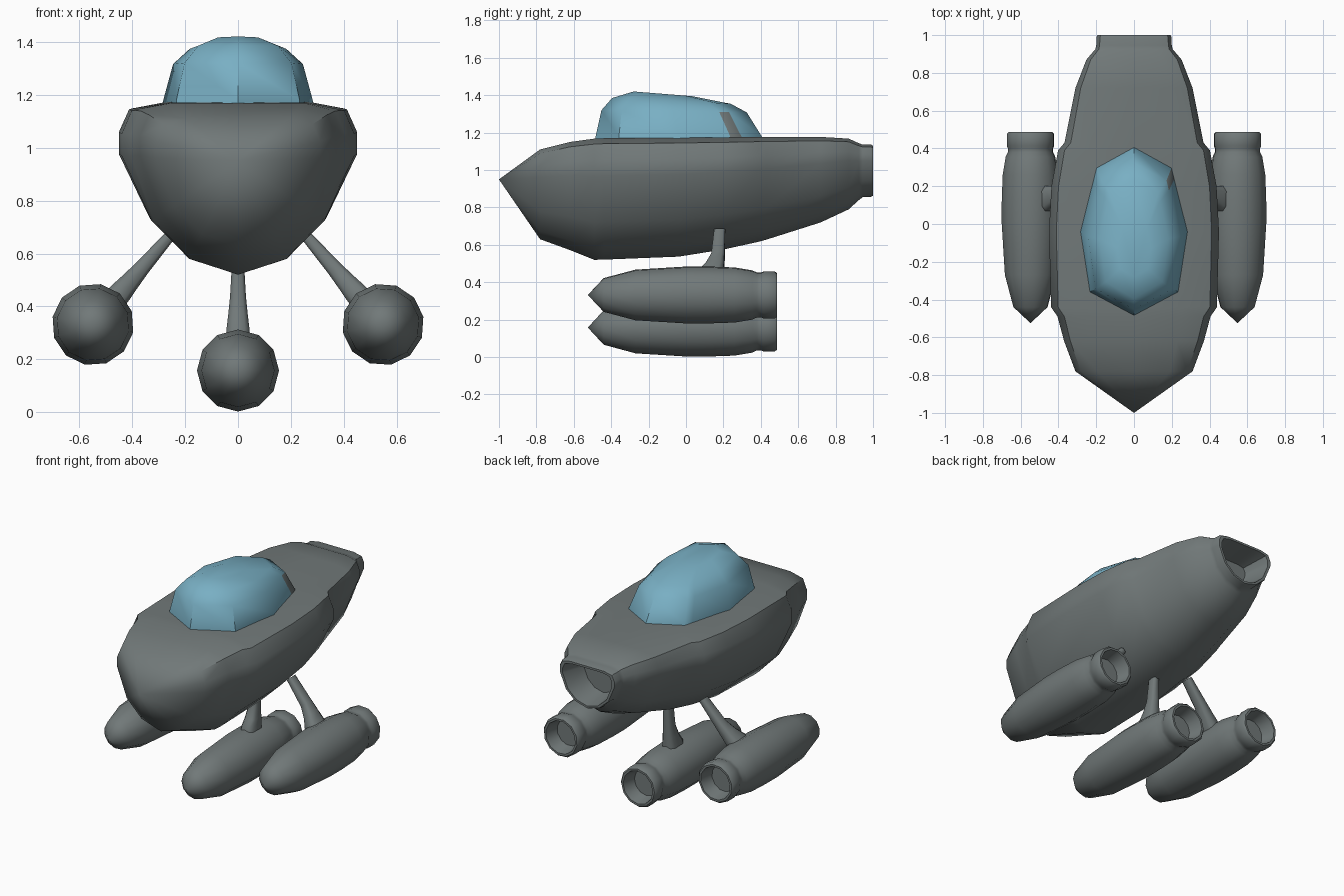
import bpy, bmesh, math
from mathutils import Matrix, Vector

if "Cube" in bpy.data.objects:
    bpy.data.objects.remove(bpy.data.objects["Cube"])


def material(name, rgb):
    m = bpy.data.materials.new(name)
    m.diffuse_color = (*rgb, 1)
    m.use_nodes = True
    m.node_tree.nodes["Principled BSDF"].inputs["Base Color"].default_value = m.diffuse_color
    return m


GREY = material("hull grey", (0.165, 0.19, 0.19))
BLUE = material("canopy blue", (0.19, 0.43, 0.55))


def loft(name, rings, mats, matrix=Matrix(), angle=40, paint=None):
    """Skin a list of rings; a ring with a single point becomes a tip."""
    bm = bmesh.new()
    rows = [[bm.verts.new(matrix @ Vector(p)) for p in r] for r in rings]
    for a, b in zip(rows, rows[1:]):
        n = max(len(a), len(b))
        for i in range(n):
            j = (i + 1) % n
            if len(a) == 1:
                bm.faces.new((a[0], b[j], b[i]))
            elif len(b) == 1:
                bm.faces.new((a[i], a[j], b[0]))
            else:
                bm.faces.new((a[i], a[j], b[j], b[i]))
    for r in (rows[0], rows[-1]):
        if len(r) > 1:
            bm.faces.new(r)
    bmesh.ops.recalc_face_normals(bm, faces=bm.faces)
    if paint:
        for f in bm.faces:
            f.material_index = paint(f.calc_center_median())
    me = bpy.data.meshes.new(name)
    bm.to_mesh(me)
    bm.free()
    ob = bpy.data.objects.new(name, me)
    bpy.context.collection.objects.link(ob)
    for m in mats:
        me.materials.append(m)
    bpy.ops.object.select_all(action='DESELECT')
    ob.select_set(True)
    bpy.context.view_layer.objects.active = ob
    bpy.ops.object.shade_smooth_by_angle(angle=math.radians(angle))
    return ob


# Hull: flat deck and rounded keel, half section as (width, height) fractions
HALF = [(0, 0), (.44, .09), (.78, .31), (1, .69), (1, .82), (.91, .955), (.62, 1), (0, 1)]


def hull_ring(y, hw, zb, zt, bulge=0, s=1):
    mid, h = (zb + zt) / 2, zt - zb
    pts = [(s * (u * hw + (bulge if 3 <= i <= 5 else 0)), y, mid + s * (zb + v * h - mid))
           for i, (u, v) in enumerate(HALF)]
    return pts + [(-x, y, z) for x, y, z in pts[-2:0:-1]]


hull = [[(0, -1, .95)]] + [hull_ring(*r) for r in (
    (-.78, .31, .63, 1.11),
    (-.62, .37, .572, 1.15),
    (-.49, .405, .52, 1.168),
    (-.44, .417, .521, 1.17, .022),   # raised side panels start
    (-.04, .428, .537, 1.173, .022),
    (.20, .415, .575, 1.175, .022),
    (.39, .38, .617, 1.177, .022),    # raised side panels end
    (.43, .368, .628, 1.177),
    (.72, .31, .72, 1.177),
    (.87, .252, .79, 1.168),
    (.925, .205, .84, 1.143),
    (.945, .20, .855, 1.136),
    (.99, .198, .857, 1.136),
    (1.0, .193, .862, 1.13),
    (1.0, .193, .862, 1.13, 0, .9),   # hollow exhaust
    (.84, .193, .862, 1.13, 0, .7))]
loft("hull", hull, [GREY])

# Canopy: faceted oval outline shrinking toward a sloping top
side = [(.20, .30), (.215, .24), (.285, -.04), (.235, -.36)]
outline = [(0, .41)] + side + [(0, -.485)] + [(-x, y) for x, y in side[::-1]]


def canopy_ring(z, sx, yf, yr, slope):
    ring = []
    for x, y in outline:
        yy = yf + (y + .485) / .895 * (yr - yf)
        ring.append((x * sx, yy, z - slope * max(0, yy + .28)))
    return ring


canopy = [canopy_ring(*r) for r in (
    (1.14, 1, -.485, .41, 0),
    (1.18, .99, -.483, .405, 0),
    (1.32, .86, -.452, .325, .02),
    (1.385, .64, -.395, .24, .06),
    (1.42, .32, -.28, .03, .08))]
# One narrow pane on the right rear is grey
loft("canopy", canopy, [BLUE, GREY], angle=45,
     paint=lambda c: int(c.x > .15 and .20 < c.y < .30 and c.z < 1.33))


# Engine pods with their struts, built upright and swung outward
def pod_ring(y, r):
    if r == 0:
        return [(0, y, 0)]
    return [(r * math.sin(k * math.pi / 6), y, r * math.cos(k * math.pi / 6)) for k in range(12)]


POD = [(-.525, 0), (-.44, .092), (-.27, .138), (0, .155), (.12, .155), (.26, .150),
       (.355, .134), (.38, .122), (.40, .122), (.415, .128), (.475, .128), (.487, .118),
       (.487, .105), (.40, .085)]
# Strut rings: height, front y, rear y, half width
STRUT = [(.11, .065, .20, .046), (.16, .07, .20, .043), (.21, .105, .202, .037),
         (.28, .135, .205, .030), (.455, .15, .21, .020)]


def strut_ring(z, y0, y1, w):
    c, h = (y0 + y1) / 2, (y1 - y0) / 2
    return [(sx * w, c + sy * h, z) for sx, sy in
            ((1, .6), (.6, 1), (-.6, 1), (-1, .6), (-1, -.6), (-.6, -1), (.6, -1), (1, -.6))]


for label, x, z, tilt in (("left", -.548, .332, 41), ("center", 0, .158, 0), ("right", .548, .332, -41)):
    m = Matrix.Translation((x, 0, z)) @ Matrix.Rotation(math.radians(tilt), 4, 'Y')
    loft(label + "_engine_pod", [pod_ring(*p) for p in POD], [GREY], m)
    loft(label + "_strut", [strut_ring(*s) for s in STRUT], [GREY], m, angle=60)
